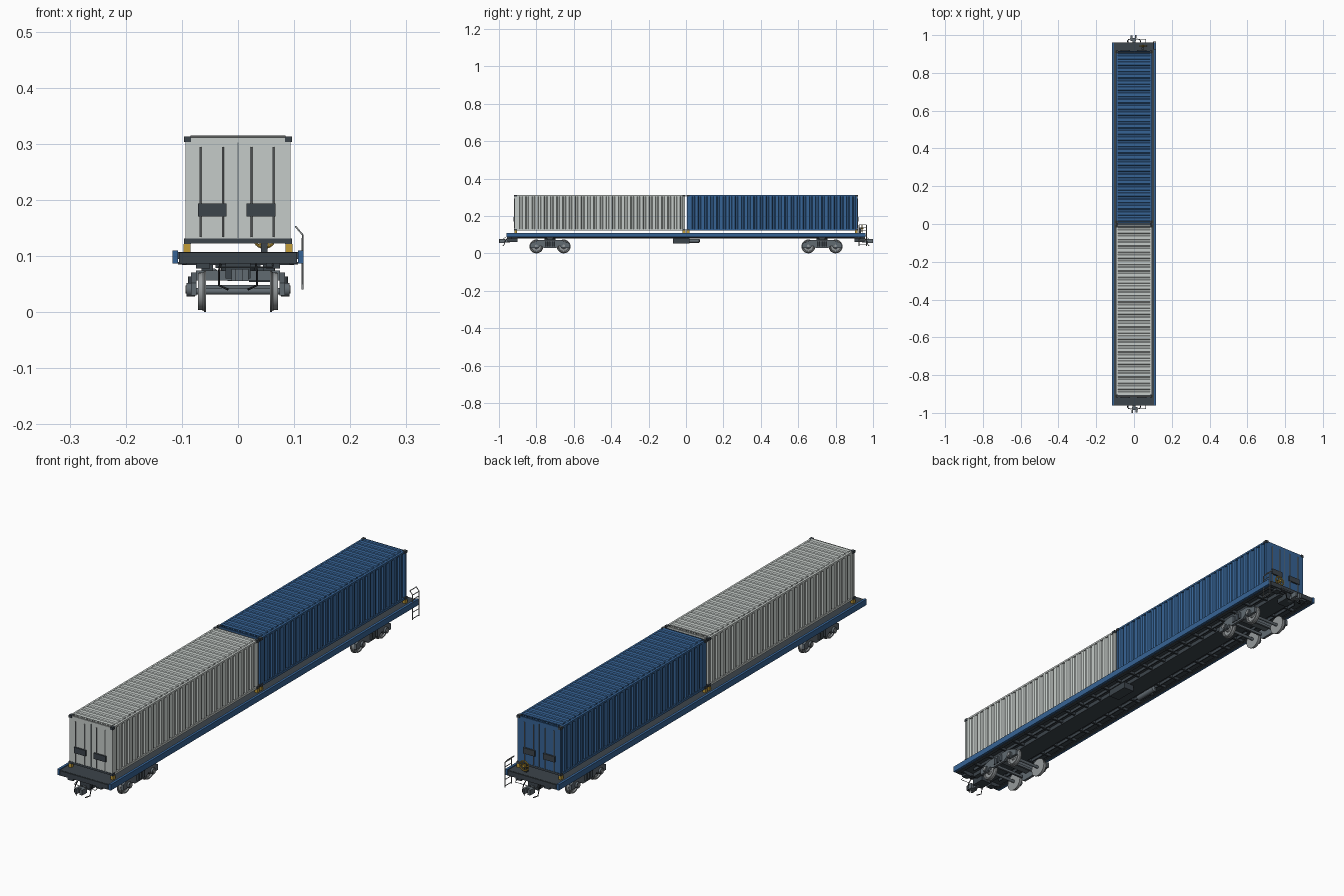
import bpy, bmesh, math
from mathutils import Vector

cube = bpy.data.objects.get("Cube")
if cube:
    bpy.data.objects.remove(cube, do_unlink=True)


def material(name, r, g, b):
    m = bpy.data.materials.new(name)
    m.use_nodes = True
    m.diffuse_color = (r, g, b, 1)
    m.node_tree.nodes["Principled BSDF"].inputs["Base Color"].default_value = (r, g, b, 1)
    return m


WHITE = material("off_white", 0.56, 0.6, 0.58)
BLUE = material("blue", 0.037, 0.125, 0.3)
DARK = material("dark_grey", 0.045, 0.058, 0.07)
BLACK = material("black", 0.012, 0.014, 0.017)
IRON = material("cast_iron", 0.12, 0.145, 0.165)
STEEL = material("steel", 0.3, 0.32, 0.33)
YELLOW = material("yellow", 0.55, 0.34, 0.04)


def finish(name, bm, mat, smooth=False):
    bmesh.ops.recalc_face_normals(bm, faces=bm.faces)
    me = bpy.data.meshes.new(name)
    bm.to_mesh(me)
    bm.free()
    me.materials.append(mat)
    ob = bpy.data.objects.new(name, me)
    bpy.context.collection.objects.link(ob)
    if smooth:
        bpy.ops.object.select_all(action='DESELECT')
        ob.select_set(True)
        bpy.context.view_layer.objects.active = ob
        bpy.ops.object.shade_smooth_by_angle(angle=math.radians(35))
    return ob


def box(name, x, y, z, mat):
    """Box from (low, high) ranges on each axis."""
    bm = bmesh.new()
    bmesh.ops.create_cube(bm, size=1)
    for v in bm.verts:
        v.co = [r[0] if c < 0 else r[1] for r, c in zip((x, y, z), v.co)]
    return finish(name, bm, mat)


def cbox(name, c, s, mat):
    return box(name, *[(a - b / 2, a + b / 2) for a, b in zip(c, s)], mat)


def lathe(name, profile, c, axis, mat, n=20):
    """Turn (along, radius) points round an axis through c."""
    bm = bmesh.new()
    rings = []
    for a, r in profile:
        ring = []
        for i in range(n):
            t = math.tau * i / n
            p = [r * math.cos(t), r * math.sin(t)]
            p.insert(axis, a)
            ring.append(bm.verts.new(Vector(p) + Vector(c)))
        rings.append(ring)
    for a, b in zip(rings, rings[1:]):
        for i in range(n):
            bm.faces.new((a[i], a[i - 1], b[i - 1], b[i]))
    bm.faces.new(rings[0])
    bm.faces.new(rings[-1])
    return finish(name, bm, mat, True)


def rod(name, c, axis, length, r, mat, n=16):
    return lathe(name, [(-length / 2, r), (length / 2, r)], c, axis, mat, n)


def pipe(name, points, r, mat):
    cu = bpy.data.curves.new(name, 'CURVE')
    cu.dimensions = '3D'
    cu.bevel_depth = r
    cu.bevel_resolution = 1
    cu.use_fill_caps = True
    sp = cu.splines.new('POLY')
    sp.points.add(len(points) - 1)
    for p, q in zip(sp.points, points):
        p.co = (*q, 1)
    cu.materials.append(mat)
    bpy.context.collection.objects.link(bpy.data.objects.new(name, cu))


def extrude_x(name, outline, x0, x1, mat):
    bm = bmesh.new()
    f = bm.faces.new([bm.verts.new((x0, y, z)) for y, z in outline])
    new = bmesh.ops.extrude_face_region(bm, geom=[f])["geom"]
    bmesh.ops.translate(bm, vec=(x1 - x0, 0, 0), verts=[v for v in new if isinstance(v, bmesh.types.BMVert)])
    return finish(name, bm, mat)


def corrugated(name, y0, y1, count, place, mat):
    """Sheet folded along y; place(y, depth, side) gives each point."""
    bm = bmesh.new()
    pitch = (y1 - y0) / count
    pts = []
    for i in range(count):
        for f, d in ((0, 0), (0.5, 0), (0.62, 1), (0.88, 1)):
            y = y0 + (i + f) * pitch
            pts.append([bm.verts.new(place(y, d, s)) for s in (0, 1)])
    pts.append([bm.verts.new(place(y1, 0, s)) for s in (0, 1)])
    for a, b in zip(pts, pts[1:]):
        bm.faces.new((a[0], a[1], b[1], b[0]))
    return finish(name, bm, mat)


def container(prefix, s, mat):
    """Container on the s side of the middle, doors facing outward."""
    ya, yb = sorted((s * 0.005, s * 0.917))
    W, B, T, P = 0.094, 0.121, 0.312, 0.01
    box(prefix + "_floor", (-W + 0.006, W - 0.006), (ya, yb), (B + 0.002, B + 0.01), DARK)
    corrugated(prefix + "_roof", ya + P, yb - P, 27,
               lambda y, d, t: ((2 * t - 1) * 0.085, y, 0.3145 - 0.0035 * d), mat)
    for sx in (-1, 1):
        corrugated(prefix + "_side_wall", ya + P, yb - P, 27,
                   lambda y, d, t: (sx * (W - 0.001 - 0.006 * d), y, B + 0.008 + t * (T - B - 0.014)), mat)
        xr = sorted((sx * (W - 0.009), sx * W))
        box(prefix + "_bottom_rail", xr, (ya, yb), (B, B + 0.009), mat)
        box(prefix + "_top_rail", xr, (ya, yb), (T - 0.007, T), mat)
        for ye in (ya, yb):
            inward = 1 if ye == ya else -1
            yr = sorted((ye, ye + inward * P))
            box(prefix + "_corner_post", xr, yr, (B, T), mat)
            for z in (B + 0.005, T - 0.004):
                cbox(prefix + "_corner_casting", (sx * 0.09, ye + inward * 0.006, z), (0.012, 0.015, 0.01), DARK)
            cbox(prefix + "_twist_lock", (sx * 0.091, ye + inward * 0.006, 0.113), (0.012, 0.014, 0.016), YELLOW)
    # end wall and doors
    for ye, inset in ((ya, 0.002), (yb, -0.002)):
        cbox(prefix + "_end_wall", (0, ye + 2 * inset, (B + T) / 2), (2 * W - 0.01, 0.006, T - B - 0.002), mat)
    yd = s * 0.917
    cbox(prefix + "_door_seam", (0, yd - s * 0.0005, 0.217), (0.0015, 0.002, 0.17), IRON)
    for x in (-0.067, -0.027, 0.024, 0.063):
        rod(prefix + "_lock_rod", (x, yd + s * 0.001, 0.214), 2, 0.16, 0.0018, STEEL, 8)
    for x in (-0.046, 0.041):
        cbox(prefix + "_lock_plate", (x, yd + s * 0.002, 0.182), (0.051, 0.006, 0.023), DARK)


container("white_container", -1, WHITE)
container("blue_container", 1, BLUE)

# Deck, sills and underframe
box("deck", (-0.107, 0.107), (-0.957, 0.957), (0.095, 0.107), DARK)
box("centre_sill", (-0.04, 0.04), (-0.93, 0.93), (0.079, 0.095), DARK)
for sx in (-1, 1):
    box("side_sill", sorted((sx * 0.107, sx * 0.117)), (-0.96, 0.96), (0.087, 0.11), BLUE)
    box("sill_flange", sorted((sx * 0.092, sx * 0.107)), (-0.95, 0.95), (0.085, 0.089), DARK)
    box("inner_stringer", sorted((sx * 0.062, sx * 0.066)), (-0.9, 0.9), (0.083, 0.095), DARK)
for i in range(25):
    cbox("cross_member", (0, -0.936 + i * 0.078, 0.09), (0.2, 0.008, 0.012), DARK)
box("equipment_box", (0.02, 0.066), (-0.07, 0.02), (0.054, 0.08), DARK)
lathe("air_tank", [(-0.06, 0.004), (-0.055, 0.011), (0.04, 0.011), (0.045, 0.004)],
      (-0.045, 0.03, 0.067), 1, IRON)

# Bogies
FRAME = [(-0.108, 0.052), (-0.108, 0.03), (-0.06, 0.03), (-0.052, 0.042), (-0.035, 0.03),
         (0.035, 0.03), (0.052, 0.042), (0.06, 0.03), (0.108, 0.03), (0.108, 0.052),
         (0.06, 0.071), (-0.06, 0.071)]
WHEEL = [(0, 0.01), (0, 0.037), (0.003, 0.037), (0.005, 0.034), (0.014, 0.033),
         (0.014, 0.028), (0.009, 0.026), (0.009, 0.013), (0.014, 0.011), (0.014, 0.006)]
for by in (-0.727, 0.727):
    cbox("bolster", (0, by, 0.065), (0.15, 0.04, 0.018), IRON)
    rod("pivot_plate", (0, by, 0.076), 2, 0.012, 0.03, DARK)
    for sx in (-1, 1):
        extrude_x("bogie_side_frame", [(by + y, z) for y, z in FRAME], sx * 0.074, sx * 0.084, IRON)
        cbox("side_bearer", (sx * 0.055, by, 0.078), (0.02, 0.03, 0.012), DARK)
        for dy in (-0.018, 0, 0.018):
            rod("bogie_spring", (sx * 0.082, by + dy, 0.05), 2, 0.026, 0.007, DARK, 12)
    for wy in (by - 0.073, by + 0.073):
        rod("axle", (0, wy, 0.037), 0, 0.16, 0.006, IRON)
        cbox("brake_beam", (0, wy + (0.041 if wy < by else -0.041), 0.043), (0.13, 0.008, 0.01), IRON)
        for sx in (-1, 1):
            lathe("wheel", [(sx * a, r) for a, r in WHEEL], (sx * 0.057, wy, 0.037), 0, STEEL, 28)
            rod("axle_box", (sx * 0.084, wy, 0.04), 0, 0.015, 0.012, IRON)
            rod("bearing_cap", (sx * 0.092, wy, 0.04), 0, 0.004, 0.007, STEEL)

# Couplers, hoses and release levers at both ends
for s in (-1, 1):
    box("end_beam", (-0.105, 0.105), sorted((s * 0.945, s * 0.96)), (0.087, 0.106), DARK)
    box("draft_gear", (-0.022, 0.022), sorted((s * 0.9, s * 0.955)), (0.06, 0.087), DARK)
    box("coupler_shank", (-0.007, 0.007), sorted((s * 0.94, s * 0.98)), (0.058, 0.073), IRON)
    cbox("coupler_head", (-s * 0.004, s * 0.977, 0.066), (0.03, 0.018, 0.021), IRON)
    cbox("coupler_jaw", (s * 0.008, s * 0.991, 0.066), (0.008, 0.018, 0.021), IRON)
    cbox("coupler_knuckle", (-s * 0.013, s * 0.989, 0.066), (0.011, 0.018, 0.021), IRON)
    for sx in (-1, 1):
        pipe("brake_hose", [(sx * 0.032, s * 0.95, 0.085), (sx * 0.034, s * 0.965, 0.07),
                            (sx * 0.034, s * 0.972, 0.048), (sx * 0.018, s * 0.98, 0.04)], 0.002, BLACK)
        box("buffer_stop", sorted((sx * 0.05, sx * 0.075)), sorted((s * 0.93, s * 0.957)), (0.078, 0.09), DARK)
    pipe("release_lever", [(-0.03, s * 0.96, 0.085), (-0.03, s * 0.978, 0.08),
                           (0.062, s * 0.978, 0.08), (0.062, s * 0.96, 0.085)], 0.0012, IRON)

# Ladder on the rear corner
for y in (0.925, 0.965):
    pipe("ladder_rail", [(0.103, y, 0.152), (0.115, y, 0.138), (0.115, y, 0.04)], 0.0017, STEEL)
for z in (0.045, 0.07, 0.095, 0.12, 0.138):
    rod("ladder_rung", (0.115, 0.945, z), 1, 0.04, 0.0015, STEEL, 8)
pipe("ladder_top_bar", [(0.103, 0.925, 0.152), (0.103, 0.965, 0.152)], 0.0017, STEEL)

# Handbrake wheel
hub = Vector((0.047, 0.942, 0.134))
bpy.ops.mesh.primitive_torus_add(location=hub, rotation=(math.pi / 2, 0, 0), major_radius=0.019,
                                 minor_radius=0.0025, major_segments=24, minor_segments=8)
rim = bpy.context.object
rim.name = "handbrake_rim"
rim.data.materials.append(YELLOW)
bpy.ops.object.shade_smooth_by_angle()
for i in range(3):
    d = Vector((math.cos(i * math.pi / 3), 0, math.sin(i * math.pi / 3))) * 0.019
    pipe("handbrake_spoke", [hub - d, hub + d], 0.002, YELLOW)
rod("handbrake_hub", hub, 1, 0.012, 0.005, YELLOW)
cbox("handbrake_stand", (0.047, 0.93, 0.121), (0.012, 0.01, 0.034), DARK)
